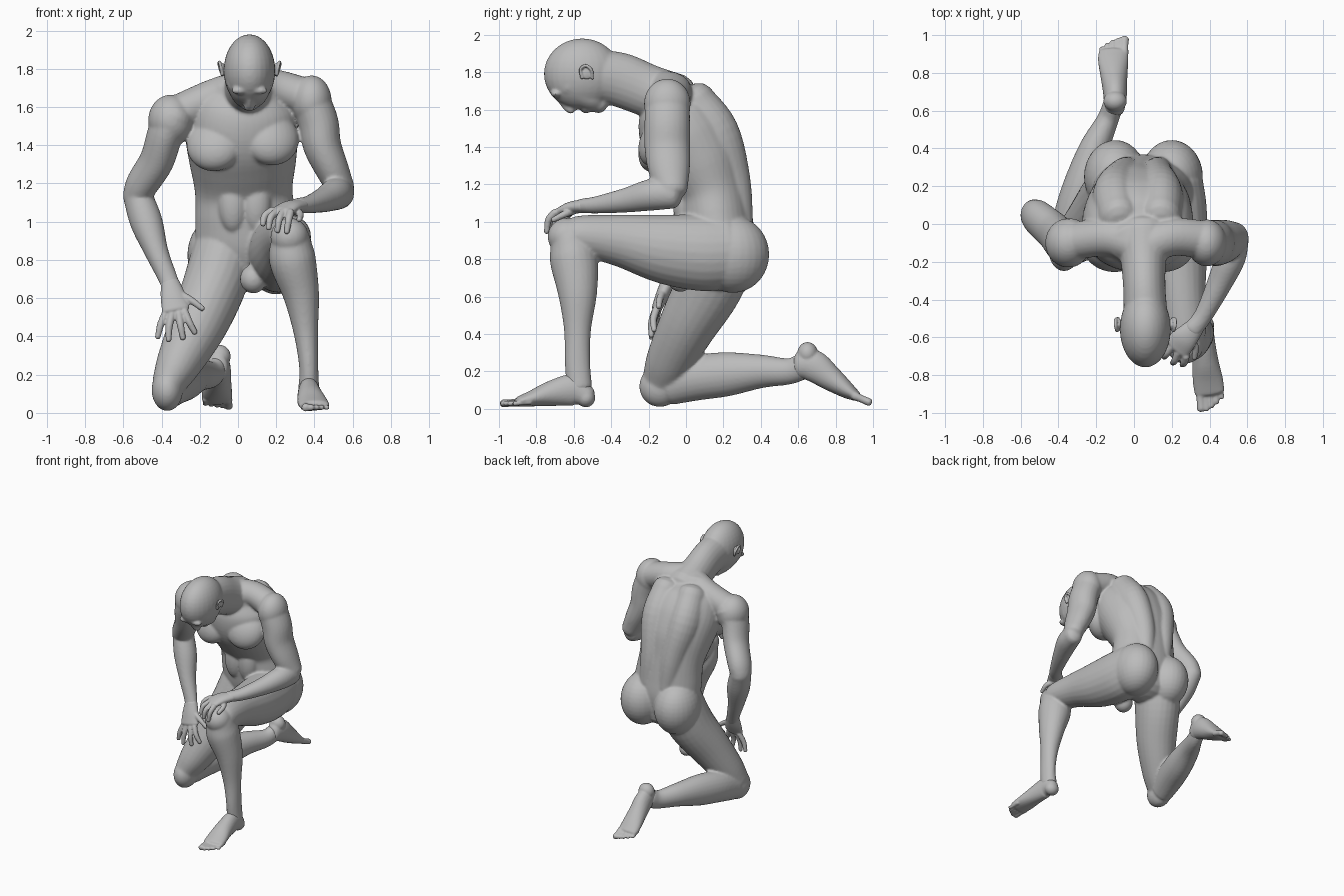
import bpy, bmesh, math
from mathutils import Vector, Matrix, Euler

cube = bpy.data.objects.get("Cube")
if cube:
    bpy.data.objects.remove(cube, do_unlink=True)

skin = bpy.data.materials.new("grey_clay")
skin.use_nodes = True
GREY = (0.5, 0.5, 0.5, 1)
skin.diffuse_color = GREY
skin.node_tree.nodes["Principled BSDF"].inputs["Base Color"].default_value = GREY


def catmull(a, b, c, d, t):
    return 0.5 * (2 * b + (c - a) * t + (2 * a - 5 * b + 4 * c - d) * t * t
                  + (3 * b - a - 3 * c + d) * t ** 3)


def limb(bm, pts, side=(1, 0, 0), sides=24, steps=5):
    """Rounded loft through points (x, y, z, radius along side, other radius)."""
    p = [Vector(q) for q in pts]
    p = [2 * p[0] - p[1]] + p + [2 * p[-1] - p[-2]]
    path = []
    for i in range(1, len(p) - 2):
        path += [catmull(*p[i - 1:i + 3], k / steps) for k in range(steps)]
    path.append(p[-2])
    rings = []
    last = len(path) - 1
    for i, q in enumerate(path):
        t = (path[min(i + 1, last)].xyz - path[max(i - 1, 0)].xyz).normalized()
        u = Vector(side)
        u = (u - t * u.dot(t)).normalized()
        v = t.cross(u)
        ra, rb = q[3], q[4]
        caps = [(0, 1)]
        dome = [(math.sin(a) * min(ra, rb) * 0.7, math.cos(a)) for a in (0.5, 0.95, 1.35)]
        if i == 0:
            caps = [(-o, s) for o, s in reversed(dome)] + caps
        if i == last:
            caps = caps + dome
        for off, s in caps:
            ring = []
            for k in range(sides):
                a = 2 * math.pi * k / sides
                ring.append(bm.verts.new(q.xyz + t * off + u * (ra * s * math.cos(a)) + v * (rb * s * math.sin(a))))
            rings.append(ring)
    faces = [bm.faces.new(rings[0]), bm.faces.new(rings[-1])]
    for r0, r1 in zip(rings, rings[1:]):
        for k in range(sides):
            j = (k + 1) % sides
            faces.append(bm.faces.new((r0[k], r0[j], r1[j], r1[k])))
    bmesh.ops.recalc_face_normals(bm, faces=faces)


def ball(bm, c, r, rot=(0, 0, 0)):
    """Ellipsoid with centre, radii and rotation in degrees."""
    m = (Matrix.Translation(c) @ Euler([math.radians(a) for a in rot]).to_matrix().to_4x4()
         @ Matrix.Diagonal((*r, 1)))
    bmesh.ops.create_uvsphere(bm, u_segments=28, v_segments=18, radius=1, matrix=m)


def finish(bm, name, voxel, smooth):
    """Fuse the overlapping volumes into one smooth skin."""
    me = bpy.data.meshes.new(name)
    bm.to_mesh(me)
    bm.free()
    me.materials.append(skin)
    ob = bpy.data.objects.new(name, me)
    bpy.context.collection.objects.link(ob)
    rm = ob.modifiers.new("fuse", 'REMESH')
    rm.mode, rm.voxel_size, rm.use_smooth_shade = 'VOXEL', voxel, True
    sm = ob.modifiers.new("soften", 'SMOOTH')
    sm.factor, sm.iterations = 0.5, smooth
    return ob


body = bmesh.new()

# Torso, leaning forward
limb(body, [(.05, .2, .74, .22, .15), (.05, .18, .88, .27, .19), (.04, .16, 1.02, .265, .195),
            (.03, .14, 1.16, .255, .195), (.025, .08, 1.32, .28, .235), (.02, 0, 1.47, .295, .25),
            (.03, -.06, 1.6, .27, .21), (.04, -.09, 1.68, .2, .13)], sides=40)
for s in (-1, 1):
    # Back muscles on both sides of the spine
    limb(body, [(.05 + s * .08, .26, .98, .08, .1), (.03 + s * .09, .225, 1.22, .1, .12),
                (.02 + s * .12, .145, 1.47, .12, .14), (.03 + s * .11, .03, 1.65, .11, .12)])
    # Chest, buttock and lower belly
    ball(body, (.025 + s * .145, -.14, 1.42 + s * .015), (.15, .1, .15), (-28, 0, s * 12))
    ball(body, (.05 + s * .15, .25, .825), (.165, .195, .205))
    ball(body, (.035 + s * .06, .0, 1.1), (.08, .07, .16))
ball(body, (.08, -.03, .7), (.07, .07, .075))

# Trapezius and shoulders
limb(body, [(.06, -.12, 1.71, .1, .1), (.2, -.07, 1.7, .1, .095), (.36, -.08, 1.65, .1, .1)], (0, 1, 0))
limb(body, [(.04, -.12, 1.7, .1, .1), (-.13, -.07, 1.65, .1, .095), (-.32, -.09, 1.56, .1, .1)], (0, 1, 0))
ball(body, (.385, -.1, 1.63), (.105, .125, .135))
ball(body, (-.35, -.1, 1.53), (.12, .13, .135))

# Neck and head, looking down
limb(body, [(.05, -.05, 1.65, .15, .14), (.05, -.2, 1.7, .12, .14), (.055, -.34, 1.755, .112, .145),
            (.06, -.45, 1.78, .115, .14)])
ball(body, (.06, -.555, 1.79), (.135, .205, .19))
limb(body, [(.06, -.62, 1.74, .122, .1), (.06, -.55, 1.69, .108, .09), (.06, -.49, 1.65, .085, .07),
            (.06, -.455, 1.625, .055, .05)])
limb(body, [(.06, -.68, 1.67, .014, .02), (.06, -.635, 1.622, .02, .03), (.06, -.61, 1.595, .03, .022)])
ball(body, (.06, -.535, 1.6), (.042, .028, .02))
for s in (-1, 1):
    ball(body, (.06 + s * .05, -.695, 1.685), (.045, .03, .02))

# Left arm, folded across the raised knee
limb(body, [(.38, -.1, 1.64, .1, .12), (.42, -.1, 1.52, .105, .122), (.44, -.1, 1.4, .1, .122),
            (.49, -.09, 1.28, .088, .112), (.54, -.075, 1.17, .072, .085)])
limb(body, [(.54, -.07, 1.15, .07, .08), (.51, -.18, 1.145, .08, .085), (.45, -.32, 1.115, .066, .066),
            (.37, -.48, 1.09, .05, .046), (.31, -.56, 1.085, .05, .038)])

# Right arm, hanging to the right thigh
limb(body, [(-.33, -.1, 1.56, .11, .13), (-.38, -.09, 1.46, .095, .122), (-.425, -.04, 1.32, .09, .11),
            (-.5, .025, 1.2, .085, .1), (-.53, .05, 1.13, .075, .085)])
limb(body, [(-.53, .05, 1.15, .075, .085), (-.48, .01, 1.0, .085, .085), (-.425, -.04, .84, .062, .065),
            (-.365, -.085, .7, .05, .042), (-.345, -.11, .64, .05, .036)])

# Left leg, foot planted in front
limb(body, [(.2, .22, .84, .165, .2), (.215, .08, .835, .17, .205), (.23, -.12, .855, .16, .185),
            (.25, -.35, .9, .13, .14), (.27, -.55, .925, .112, .11), (.27, -.61, .925, .1, .095)])
ball(body, (.27, -.635, .92), (.1, .105, .1))
limb(body, [(.275, -.625, .92, .1, .1), (.285, -.6, .8, .122, .128), (.33, -.58, .62, .095, .105),
            (.355, -.58, .42, .064, .072), (.37, -.58, .24, .05, .068), (.37, -.57, .12, .055, .068)])

# Right leg, kneeling with the shin on the ground
limb(body, [(-.07, .19, .84, .17, .19), (-.13, .12, .65, .165, .18), (-.215, .01, .45, .15, .155),
            (-.31, -.085, .26, .118, .128), (-.365, -.13, .15, .088, .105)])
ball(body, (-.37, -.14, .12), (.082, .11, .11))
limb(body, [(-.36, -.09, .13, .085, .11), (-.32, .06, .165, .1, .12), (-.27, .22, .185, .098, .118),
            (-.21, .4, .2, .08, .09), (-.14, .55, .2, .058, .07), (-.11, .63, .23, .055, .07)])
finish(body, "body", .009, 6)

# Ears
for s, name in ((1, "left_ear"), (-1, "right_ear")):
    bm = bmesh.new()
    x = .06 + s * .142
    limb(bm, [(x, -.5, 1.765, .008, .008), (x + s * .015, -.505, 1.81, .009, .009),
              (x + s * .016, -.535, 1.835, .009, .009), (x + s * .01, -.565, 1.815, .008, .008),
              (x, -.555, 1.77, .01, .012)], (0, 0, 1), 12)
    ball(bm, (x - s * .004, -.53, 1.795), (.012, .03, .035))
    finish(bm, name, .005, 3)


def hand(name, palm, side, fingers):
    bm = bmesh.new()
    limb(bm, palm, side)
    for f in fingers:
        limb(bm, [(*q, r, r) for q, r in zip(f, (.021, .019, .015))], side, 12)
    finish(bm, name, .006, 3)


# Left hand, draped over the knee
hand("left_hand", [(.33, -.54, 1.085, .048, .036), (.27, -.605, 1.075, .068, .034), (.225, -.655, 1.05, .078, .028)],
     (.75, -.65, 0),
     [((.18, -.61, 1.06), (.14, -.635, 1.03), (.13, -.65, .985)),
      ((.2, -.65, 1.05), (.17, -.69, 1.02), (.16, -.705, .965)),
      ((.235, -.68, 1.05), (.215, -.725, 1.01), (.205, -.735, .95)),
      ((.275, -.7, 1.05), (.265, -.735, 1.01), (.255, -.745, .945)),
      ((.29, -.6, 1.06), (.325, -.65, 1.04), (.32, -.71, 1.01))])
# Right hand, spread on the thigh
hand("right_hand", [(-.355, -.095, .68, .05, .038), (-.34, -.125, .61, .066, .036), (-.325, -.155, .54, .074, .028)],
     (1, 0, 0),
     [((-.375, -.15, .53), (-.405, -.165, .46), (-.42, -.165, .395)),
      ((-.345, -.16, .52), (-.36, -.18, .45), (-.363, -.185, .38)),
      ((-.31, -.165, .52), (-.3, -.185, .455), (-.288, -.185, .39)),
      ((-.28, -.16, .53), (-.255, -.175, .475), (-.225, -.17, .42)),
      ((-.3, -.125, .62), (-.24, -.14, .585), (-.185, -.145, .545))])


def foot(name, sole, heel, toes):
    bm = bmesh.new()
    limb(bm, sole)
    ball(bm, *heel)
    for a, b, r in toes:
        mid = [(p + q) / 2 for p, q in zip(a, b)]
        limb(bm, [(*a, r, r), (*mid, r * .9, r * .85), (*b, r, r * .9)], sides=12)
    finish(bm, name, .007, 3)


# Left foot flat, big toe on the inner side
toes = []
for i in range(5):
    x, r = .352 + .027 * i, (.024, .018, .017, .016, .015)[i]
    toes.append(((x - .004, -.88 + .012 * i, .036), (x + .004, (-.98, -.982, -.965, -.945, -.918)[i], .028), r))
foot("left_foot", [(.37, -.53, .068, .052, .055), (.37, -.6, .1, .056, .085), (.378, -.72, .082, .068, .068),
                   (.39, -.82, .056, .08, .044), (.4, -.89, .04, .08, .028)],
     ((.37, -.535, .06), (.055, .05, .052)), toes)

# Right foot trailing, sole turned up and back
toes = []
for i in range(5):
    x, r = -.05 - .03 * i, (.024, .018, .017, .016, .015)[i]
    toes.append(((x - .002, .9 - .008 * i, .07), (x, (.98, .975, .965, .95, .93)[i], .035 + .003 * i), r))
foot("right_foot", [(-.105, .61, .24, .055, .075), (-.1, .68, .23, .062, .085), (-.105, .77, .165, .07, .068),
                    (-.11, .86, .1, .08, .045), (-.11, .91, .068, .078, .028)],
     ((-.1, .65, .295), (.062, .055, .062)), toes)
